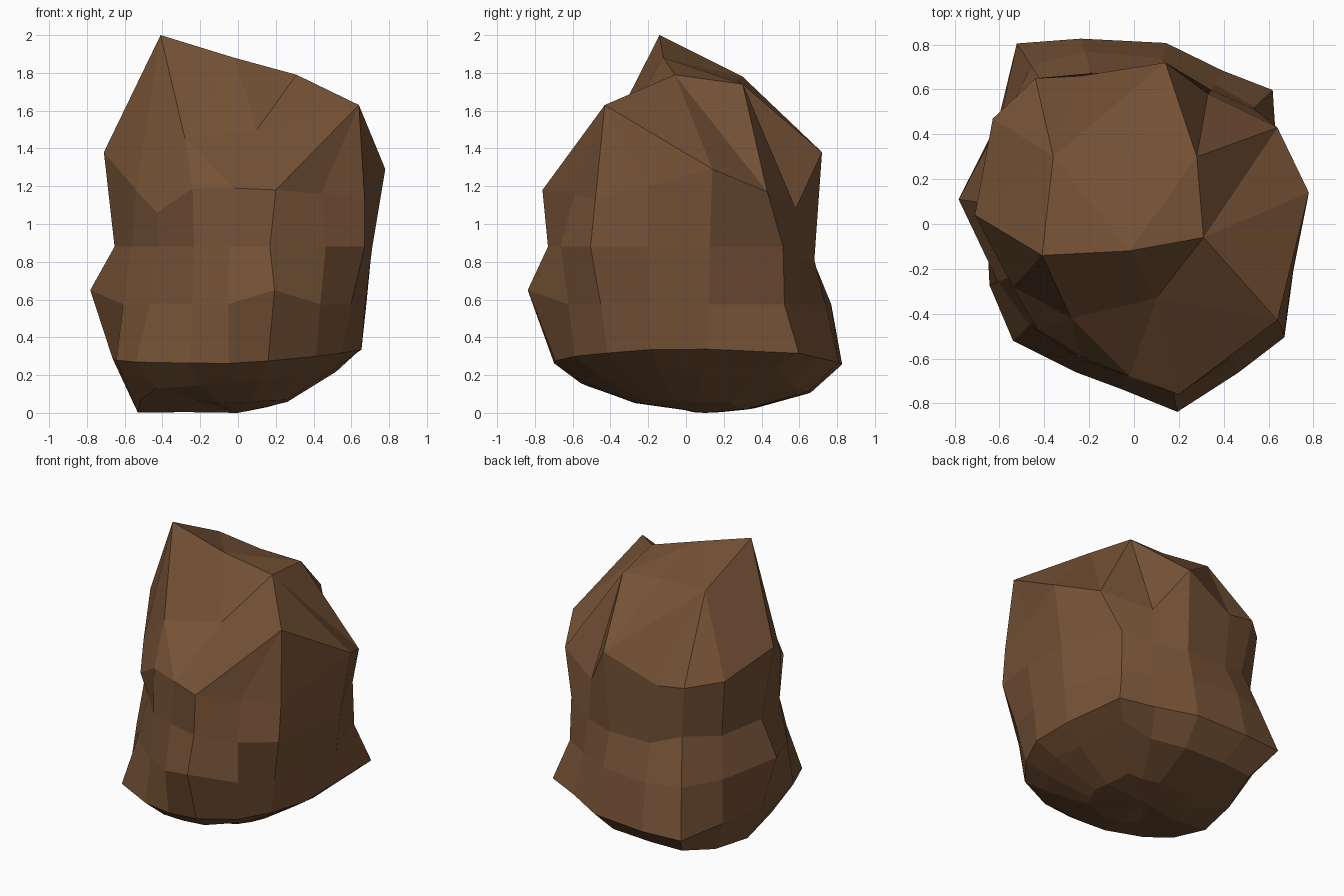
import bpy, bmesh
from math import sin, cos, radians

if "Cube" in bpy.data.objects:
    bpy.data.objects.remove(bpy.data.objects["Cube"])

bm = bmesh.new()
N = 16
ANGLES = [10, 44, 60, 80, 106, 123, 143, 172, 203, 224, 249, 266, 283, 305, 323, 344]

# wall radii per ring at the angles above
FOOT = [.66, .86, .79, .82, .86, .96, .76, .67, .70, .75, .71, .70, .71, .72, .69, .68]
HIP = [.69, .75, .72, .75, .80, .84, .75, .79, .66, .65, .67, .74, .86, .76, .75, .70]
WAIST = [.72, .74, .69, .69, .70, .72, .74, .66, .61, .58, .65, .68, .75, .81, .84, .74]

# uneven shoulder rim
RIM = [(.78, .14, 1.29), (.64, .43, 1.17), (.33, .58, 1.08), (.14, .72, 1.38),
       (-.24, .66, 1.22), (-.44, .65, 1.25), (-.63, .47, 1.28), (-.71, .04, 1.38),
       (-.54, -.28, 1.18), (-.43, -.47, 1.06), (-.24, -.59, 1.19), (-.02, -.68, 1.19),
       (.20, -.76, 1.18), (.44, -.59, 1.16), (.67, -.48, 1.13), (.71, -.20, 1.20)]

# crown corners around the summit, and the crown corner each rim point meets
CROWN = [(.31, -.06, 1.79), (.28, .30, 1.74), (-.01, .27, 1.76), (-.36, .30, 1.78),
         (-.41, -.14, 2.0), (-.28, -.42, 1.45), (.10, -.33, 1.5), (.64, -.43, 1.63)]
MEETS = [0, 1, 1, 2, 3, 3, 3, 4, 5, 5, 5, 6, 6, 7, 7, 7]


def ring(radii, height, scale=1):
    out = []
    for i, (a, r) in enumerate(zip(ANGLES, radii)):
        x, y = r * scale * cos(radians(a)), r * scale * sin(radians(a))
        out.append(bm.verts.new((x, y, height(i, x, y))))
    return out


def belly(i, x, y):
    lift = .03 if i in (8, 9) else 0
    return .002 + lift + .35 * (y - .11) ** 2 + .8 * max(0, x) ** 2


# underside and walls
rings = [ring(FOOT, belly, .4), ring(FOOT, belly, .8),
         ring(FOOT, lambda i, x, y: .29 + .08 * max(0, x) - .04 * abs(y)),
         ring(HIP, lambda i, x, y: .65 if i in (7, 12) else .575),
         ring(WAIST, lambda i, x, y: .81 if i in (2, 3, 4) else .88),
         [bm.verts.new(p) for p in RIM]]
for low, high in zip(rings, rings[1:]):
    for i in range(N):
        j = (i + 1) % N
        bm.faces.new((low[i], low[j], high[j], high[i]))
base = bm.verts.new((0, .1, 0))
for i in range(N):
    bm.faces.new((base, rings[0][(i + 1) % N], rings[0][i]))

# slanted crown sides, folded so the high corners stay convex
rim = rings[-1]
crown = [bm.verts.new(p) for p in CROWN]
for i in range(N):
    j = (i + 1) % N
    a, b = crown[MEETS[i]], crown[MEETS[j]]
    if a is b:
        bm.faces.new((rim[i], rim[j], a))
    elif i in (3, 12):
        bm.faces.new((rim[i], rim[j], b))
        bm.faces.new((rim[i], b, a))
    else:
        bm.faces.new((rim[i], rim[j], a))
        bm.faces.new((rim[j], b, a))

# crown top, with the front right corner folded below the ridge
summit = bm.verts.new((-.02, -.12, 1.88))
top = [0, 1, 2, 3, 4, 5, 6]
for a, b in zip(top, top[1:] + top[:1]):
    bm.faces.new((summit, crown[a], crown[b]))
bm.faces.new((crown[6], crown[7], crown[0]))

bmesh.ops.recalc_face_normals(bm, faces=bm.faces)
mesh = bpy.data.meshes.new("boulder")
bm.to_mesh(mesh)
bm.free()
boulder = bpy.data.objects.new("boulder", mesh)
bpy.context.collection.objects.link(boulder)

mat = bpy.data.materials.new("brown_stone")
mat.diffuse_color = (.18, .085, .037, 1)
mat.use_nodes = True
mat.node_tree.nodes["Principled BSDF"].inputs["Base Color"].default_value = mat.diffuse_color
mesh.materials.append(mat)
